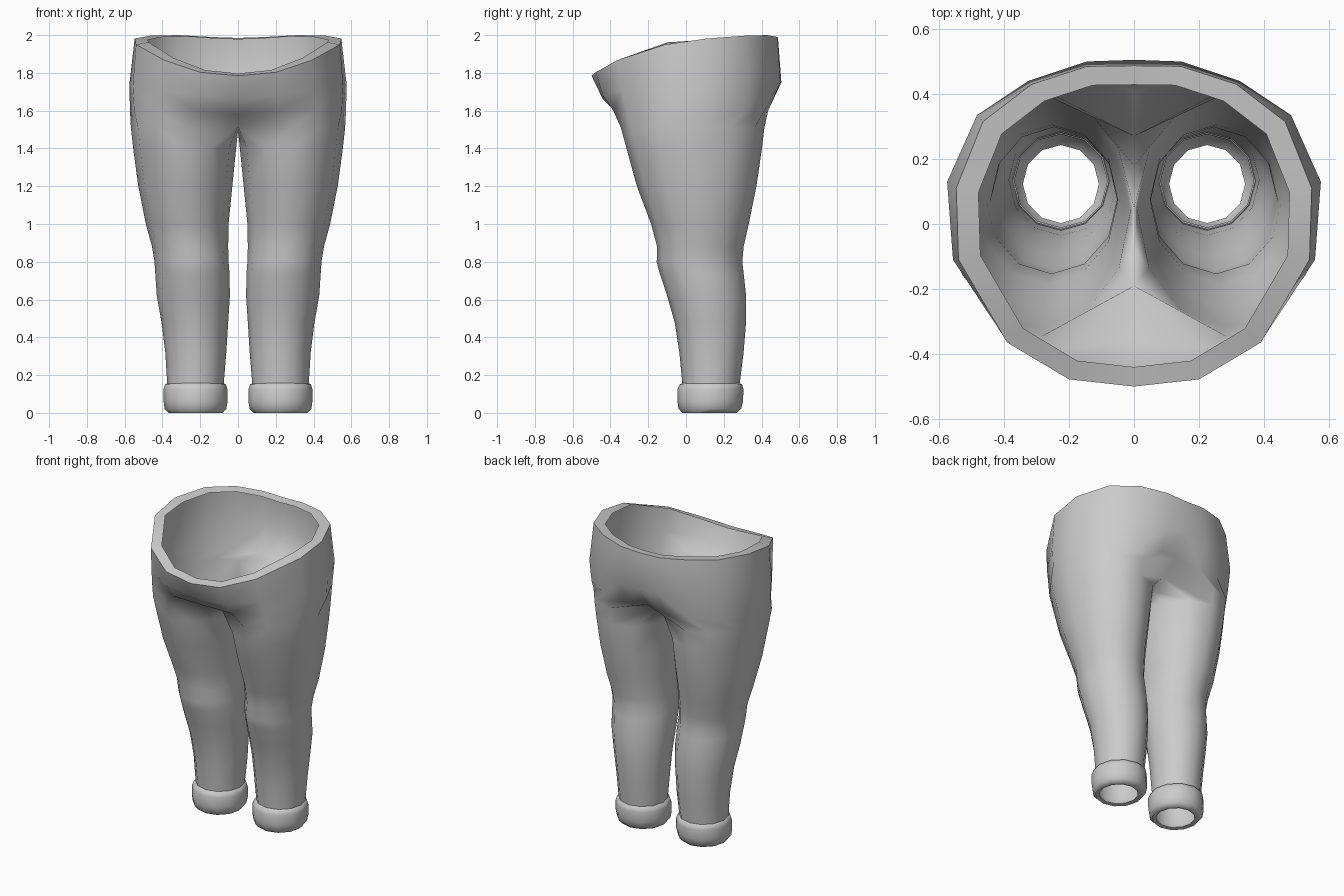
import bpy, math

cloth = bpy.data.materials.new("grey cloth")
cloth.diffuse_color = (0.6, 0.6, 0.6, 1)
SIDES = 12


def oval(z, x0, x1, y0, y1):
    """Ring from inner edge x0 to outer edge x1, front y0 to back y1."""
    pts = []
    for i in range(SIDES):
        a = math.radians(240 + 30 * i)
        pts.append(((x0 + x1) / 2 + (x1 - x0) / 2 * math.cos(a),
                    (y0 + y1) / 2 + (y1 - y0) / 2 * math.sin(a), z))
    return pts


def loft(name, rings):
    """Skin the rings in order; nine-point rings are open half rings."""
    verts, faces, starts = [], [], []
    for r in rings:
        starts.append(len(verts))
        verts += r
    for k in range(len(rings) - 1):
        closed = min(len(rings[k]), len(rings[k + 1])) == SIDES
        a, b = starts[k], starts[k + 1]
        for i in range(SIDES if closed else 8):
            j = (i + 1) % SIDES
            faces.append((a + i, a + j, b + j, b + i))
    mesh = bpy.data.meshes.new(name)
    mesh.from_pydata(verts, [], faces)
    mesh.materials.append(cloth)
    ob = bpy.data.objects.new(name, mesh)
    bpy.context.collection.objects.link(ob)
    bpy.ops.object.select_all(action='DESELECT')
    ob.select_set(True)
    bpy.context.view_layer.objects.active = ob
    bpy.ops.object.shade_smooth_by_angle(angle=math.radians(60))
    mod = ob.modifiers.new("mirror", 'MIRROR')
    mod.use_axis[0] = True
    return ob


# Leg, from ankle to upper thigh
rings = [oval(*r) for r in (
    (0.10, 0.078, 0.372, -0.015, 0.28),
    (0.16, 0.075, 0.375, -0.02, 0.285),
    (0.32, 0.062, 0.385, -0.035, 0.305),
    (0.48, 0.052, 0.405, -0.06, 0.318),
    (0.62, 0.043, 0.43, -0.10, 0.318),
    (0.74, 0.045, 0.438, -0.14, 0.305),
    (0.80, 0.05, 0.442, -0.155, 0.298),
    (0.88, 0.052, 0.455, -0.153, 0.305),
    (1.00, 0.05, 0.488, -0.185, 0.332),
    (1.20, 0.03, 0.528, -0.26, 0.373),
    (1.40, 0.01, 0.555, -0.315, 0.402))]

# Crotch ring, pulled onto the centre line
crotch = oval(1.51, 0, 0.567, -0.345, 0.415)
crotch[0] = (0, -0.19, 1.52)
crotch[8] = (0, 0.27, 1.54)
for i, y in ((9, 0.18), (10, 0.05), (11, -0.08)):
    crotch[i] = (0, y, 1.49)
rings.append(crotch)

# Hip half rings, from front centre round to back centre
rings.append([(0, -0.355, 1.58), (0.22, -0.385, 1.60), (0.42, -0.31, 1.6),
              (0.55, -0.11, 1.6), (0.572, 0.12, 1.6), (0.48, 0.315, 1.6),
              (0.31, 0.415, 1.6), (0.14, 0.435, 1.6), (0, 0.41, 1.61)])
rings.append([(0, -0.44, 1.66), (0.21, -0.44, 1.68), (0.405, -0.34, 1.71),
              (0.557, -0.11, 1.73), (0.575, 0.13, 1.74), (0.483, 0.335, 1.75),
              (0.325, 0.44, 1.75), (0.145, 0.5, 1.75), (0, 0.505, 1.75)])

# Waist edge and its inward lip
waist = [(0, -0.5, 1.785), (0.2, -0.478, 1.803), (0.39, -0.365, 1.867),
         (0.54, -0.11, 1.95), (0.547, 0.11, 1.982), (0.465, 0.315, 1.997),
         (0.315, 0.43, 2.0), (0.145, 0.485, 1.99), (0, 0.487, 1.985)]
rings.append(waist)
rings.append([(x * 0.875, y * 0.88, z + (0.012 if y < 0 else -0.008))
              for x, y, z in waist])
loft("trousers", rings)

# Rolled ankle cuffs, from inner wall under and round to the outer top
loft("ankle_cuffs", [oval(*r) for r in (
    (0.12, 0.08, 0.37, -0.012, 0.278),
    (0.04, 0.08, 0.37, -0.012, 0.278),
    (0.005, 0.108, 0.342, 0.003, 0.243),
    (0.0, 0.082, 0.368, -0.02, 0.27),
    (0.022, 0.062, 0.388, -0.04, 0.292),
    (0.06, 0.055, 0.394, -0.045, 0.302),
    (0.125, 0.055, 0.394, -0.045, 0.304),
    (0.15, 0.064, 0.386, -0.034, 0.297),
    (0.158, 0.078, 0.372, -0.018, 0.283))])
